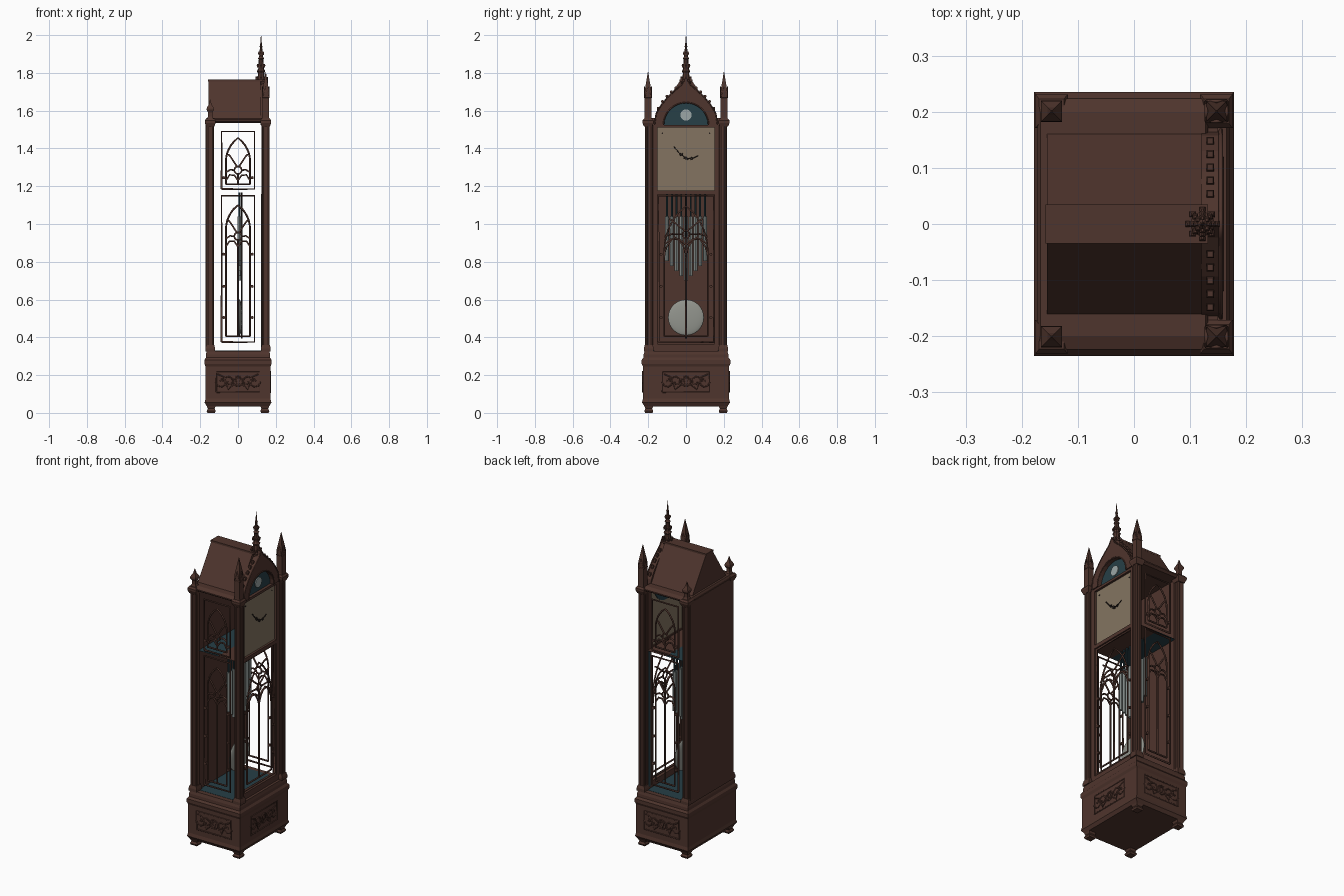
import bpy, bmesh, math
from mathutils import Vector

if "Cube" in bpy.data.objects:
    bpy.data.objects.remove(bpy.data.objects["Cube"])


def material(name, rgb):
    m = bpy.data.materials.new(name)
    m.use_nodes = True
    m.diffuse_color = (*rgb, 1)
    m.node_tree.nodes["Principled BSDF"].inputs["Base Color"].default_value = (*rgb, 1)
    return m


WOOD = material("dark walnut", (0.078, 0.035, 0.026))
DIAL = material("aged ivory", (0.23, 0.175, 0.12))
TEAL = material("deep teal", (0.02, 0.05, 0.063))
SILVER = material("dull silver", (0.29, 0.3, 0.27))
MOON = material("pale moon", (0.33, 0.38, 0.38))
STEEL = material("chime steel", (0.21, 0.24, 0.23))
BLACK = material("dark hands", (0.02, 0.014, 0.012))


def add(name, data, mat):
    ob = bpy.data.objects.new(name, data)
    bpy.context.collection.objects.link(ob)
    data.materials.append(mat)
    return ob


def finish(name, bm, mat):
    bmesh.ops.recalc_face_normals(bm, faces=bm.faces)
    me = bpy.data.meshes.new(name)
    bm.to_mesh(me)
    bm.free()
    return add(name, me, mat)


def skin(bm, loops):
    for a, b in zip(loops, loops[1:]):
        for i in range(len(a)):
            j = (i + 1) % len(a)
            bm.faces.new((a[i], a[j], b[j], b[i]))
    bm.faces.new(loops[0])
    bm.faces.new(loops[-1])


# Stacked rectangular sections (half x, half y, z)
def loft(name, rings, x=0, y=0, mat=WOOD):
    bm = bmesh.new()
    skin(bm, [[bm.verts.new((x + sx * hx, y + sy * hy, z))
               for sx, sy in ((-1, -1), (1, -1), (1, 1), (-1, 1))] for hx, hy, z in rings])
    return finish(name, bm, mat)


def box(name, x0, x1, y0, y1, z0, z1, mat=WOOD):
    h = ((x1 - x0) / 2, (y1 - y0) / 2)
    return loft(name, [(*h, z0), (*h, z1)], (x0 + x1) / 2, (y0 + y1) / 2, mat)


# Turned shape around a vertical axis from (radius, z) pairs
def turned(name, profile, x, y, sides=10, mat=WOOD, smooth=True):
    bm = bmesh.new()
    skin(bm, [[bm.verts.new((x + r * math.cos(k * math.tau / sides),
                             y + r * math.sin(k * math.tau / sides), z))
               for k in range(sides)] for r, z in profile])
    ob = finish(name, bm, mat)
    if smooth:
        bpy.ops.object.select_all(action='DESELECT')
        ob.select_set(True)
        bpy.context.view_layer.objects.active = ob
        bpy.ops.object.shade_smooth_by_angle()
    return ob


# Round bars following flat paths, placed on a wall by put(u, z)
def strokes(name, paths, put, r=0.005, mat=WOOD):
    cu = bpy.data.curves.new(name, 'CURVE')
    cu.dimensions = '3D'
    cu.bevel_depth = r
    cu.bevel_resolution = 1
    cu.use_fill_caps = True
    for path in paths:
        sp = cu.splines.new('POLY')
        sp.points.add(len(path) - 1)
        for p, (u, z) in zip(sp.points, path):
            p.co = (*put(u, z), 1)
    return add(name, cu, mat)


def disc(name, u, z, r, put, depth, mat, sides=24):
    bm = bmesh.new()
    bm.faces.new([bm.verts.new(put(u + r * math.cos(k * math.tau / sides),
                                   z + r * math.sin(k * math.tau / sides))) for k in range(sides)])
    mod = finish(name, bm, mat).modifiers.new("thickness", 'SOLIDIFY')
    mod.thickness, mod.offset = depth, 0


def rect(w, z0, z1):
    return [(-w, z0), (w, z0), (w, z1), (-w, z1), (-w, z0)]


def lancet(w, z0, spring, apex, u=0):
    right = [(w * math.cos(t * math.pi / 12) ** 0.8 if t < 6 else 0,
              spring + (apex - spring) * (t / 6) ** 0.85) for t in range(7)]
    half = [(w, z0)] + right
    return [(u + a, b) for a, b in half] + [(u - a, b) for a, b in reversed(half[:-1])]


def ring(u, z, r, n=12):
    return [(u + r * math.cos(k * math.tau / n), z + r * math.sin(k * math.tau / n)) for k in range(n + 1)]


# Pointed arch with a central eye, curved arms and small cusps
def tracery(w, z0, eye, spring, apex):
    paths = [lancet(w, z0, spring, apex), [(-w, z0), (w, z0)], [(0, z0), (0, eye - .02)],
             ring(0, eye, .02)]
    for s in (-1, 1):
        paths += [[(s * .02, eye), (s * w * .65, eye + .002), (s * w, eye - .012)],
                  [(0, eye - .055), (s * w * .3, eye - .027), (s * w * .7, eye - .025), (s * w, eye - .055)],
                  [(s * .006, eye + .02), (s * w * .3, eye + .04), (s * w * .6, eye + .07), (s * w * .8, eye + .085)]]
    return paths


def front(x):
    return lambda u, z: Vector((x, u, z))


def side(y):
    return lambda u, z: Vector((u, y, z))


# Plinth, feet and mouldings
loft("plinth", [(.165, .22, .035), (.177, .233, .055), (.172, .228, .075), (.172, .228, .245),
                (.178, .235, .26), (.178, .235, .28), (.17, .225, .292), (.17, .224, .31), (.165, .218, .328)])
for sx in (-1, 1):
    for sy in (-1, 1):
        loft("foot", [(.02, .02, 0), (.024, .024, .01), (.018, .018, .022), (.025, .025, .04)], sx * .142, sy * .197)


# Carved plinth panels
def scrolls(w):
    out = [rect(w, .11, .22), ring(0, .168, .026), [(-.015, .185), (.015, .185), (0, .14), (-.015, .185)]]
    for s in (-1, 1):
        for c, d in ((.42, 1), (.75, -1)):
            out.append([(s * (w * c + (.034 - .0035 * k) * math.cos(k * .8)),
                         .165 + d * (.034 - .0035 * k) * math.sin(k * .8)) for k in range(9)])
        out.append([(s * .025, .15), (s * w * .45, .125), (s * w * .65, .19), (s * w * .93, .205)])
    return out


strokes("front_carving", scrolls(.125), front(.172), .004)
for s in (-1, 1):
    strokes("side_carving", scrolls(.115), side(s * .228), .004)

# Clustered corner posts, caps and finials
for sx in (-1, 1):
    for sy in (-1, 1):
        x, y = sx * .147, sy * .197
        loft("post_core", [(.016, .016, .32), (.016, .016, 1.54)], x, y)
        for dx in (-1, 1):
            for dy in (-1, 1):
                turned("post_shaft", [(.0085, .33), (.0085, 1.53)], x + dx * .0125, y + dy * .0125, 8)
        loft("post_base", [(.026, .026, .325), (.026, .026, .342), (.021, .021, .36)], x, y)
        loft("post_cap", [(.021, .021, 1.515), (.029, .03, 1.536), (.029, .03, 1.548), (.022, .022, 1.558)], x, y + sy * .004)
        if sx > 0:
            top = y + sy * .004
            loft("front_pinnacle", [(.02, .02, 1.55), (.018, .018, 1.565), (.018, .018, 1.7), (.016, .016, 1.715),
                                    (.008, .008, 1.762), (.001, .001, 1.805)], x, top)
            gablet = [(-.018, 1.67), (0, 1.725), (.018, 1.67), (-.018, 1.67)]
            for f in (-1, 1):
                strokes("pinnacle_gablet", [[(top + u, z) for u, z in gablet]], front(x + f * .018), .003)
                strokes("pinnacle_gablet", [[(x + u, z) for u, z in gablet]], side(top + f * .018), .003)
        else:
            loft("rear_finial", [(.02, .02, 1.55), (.011, .011, 1.57), (.011, .011, 1.59), (.019, .019, 1.605),
                                 (.018, .018, 1.615), (.007, .007, 1.635), (.001, .001, 1.66)], x, y + sy * .004)

# Case: back, floor, shelf, cornice and front framing
box("back_panel", -.172, -.13, -.205, .205, .325, 1.54)
box("case_floor", -.14, .135, -.19, .19, .328, .3292, TEAL)
box("shelf_rear", -.135, 0, -.19, .19, 1.167, 1.168, TEAL)
box("shelf_front", 0, .13, -.19, .19, 1.167, 1.168)
loft("cornice", [(.147, .21, 1.535), (.152, .224, 1.545), (.152, .224, 1.552), (.147, .2, 1.562)], -.02)
for s in (-1, 1):
    box("front_stile", .125, .15, s * .168 - .017, s * .168 + .017, .33, 1.545)
    box("stile_lining", .122, .124, s * .172 - .009, s * .172 + .009, .34, 1.16, TEAL)
for z0, z1 in ((.328, .365), (1.155, 1.177), (1.51, 1.525)):
    box("front_rail", .125, .15, -.17, .17, z0, z1)

# Framed tracery on the sides and the front door
for s in (-1, 1):
    put = side(s * .197)
    strokes("side_frames", [rect(.087, 1.185, 1.49), rect(.087, .375, 1.15)], put, .0055)
    strokes("side_upper_tracery", tracery(.064, 1.21, 1.285, 1.325, 1.455), put)
    strokes("side_lower_tracery", tracery(.064, .405, .935, .965, 1.1), put)
    for u in (-.075, .075):
        for z in (.505, .67, .84, 1.245):
            disc("frame_stud", u, z, .008, put, .012, WOOD, 8)
strokes("door_frame", [rect(.146, .375, 1.15)], front(.14), .0065)
strokes("door_tracery", tracery(.115, .405, .945, .85, 1.095)
        + [lancet(.0575, .405, .82, .93, s * .0575) for s in (-1, 1)], front(.14))
for u in (-.132, .132):
    for z in (.505, .67, .84):
        disc("door_stud", u, z, .008, front(.14), .012, WOOD, 8)

# Dial, moon arch and hands
box("dial_plate", .131, .137, -.152, .152, 1.177, 1.512, DIAL)
for s in (-1, 1):
    box("dial_stop", .125, .13, s * .153 - .004, s * .153 + .004, 1.177, 1.512)
disc("moon_sky", 0, 1.53, .122, front(.13), .006, TEAL, 32)
disc("moon", 0, 1.577, .03, front(.136), .005, MOON)
strokes("hour_hand", [[(.012, 1.34), (-.035, 1.375), (-.065, 1.41)], ring(-.025, 1.368, .007)], front(.141), .0025, BLACK)
strokes("minute_hand", [[(-.012, 1.35), (.03, 1.345), (.065, 1.362)], ring(.03, 1.346, .006)], front(.143), .0025, BLACK)
disc("hand_hub", 0, 1.349, .008, front(.141), .01, BLACK, 12)
for u in (-.125, .125):
    disc("dial_screw", u, 1.48, .004, front(.138), .004, BLACK, 8)

# Steep flat-topped roof
loft("roof", [(.1375, .168, 1.55), (.1375, .033, 1.757)], -.0175)
loft("roof_ridge", [(.145, .035, 1.755), (.145, .035, 1.766)], -.013)

# Pointed gable around the moon arch
half = [(.167, 1.525), (.158, 1.585), (.13, 1.632), (.094, 1.675), (.055, 1.71), (.024, 1.737)]
outer = half + [(0, 1.775)] + [(-u, z) for u, z in reversed(half)]
bm = bmesh.new()
pairs = []
for k, (u, z) in enumerate(outer):
    a = math.pi * k / (len(outer) - 1)
    pairs.append((bm.verts.new((.138, u, z)),
                  bm.verts.new((.138, .116 * math.cos(a), 1.525 + .115 * math.sin(a)))))
for (a, b), (c, d) in zip(pairs, pairs[1:]):
    bm.faces.new((a, c, d, b))
mod = finish("gable", bm, WOOD).modifiers.new("thickness", 'SOLIDIFY')
mod.thickness, mod.offset = .036, 0
strokes("gable_moulding", [outer], front(.155), .004)
strokes("arch_moulding", [[(.119 * math.cos(k * math.pi / 16), 1.525 + .118 * math.sin(k * math.pi / 16))
                           for k in range(17)]], front(.156), .004)

# Crockets up the gable
for s in (-1, 1):
    for k in range(5):
        u = .054 + k * .0235
        i = next(i for i in range(5) if half[i + 1][0] <= u)
        (u0, z0), (u1, z1) = half[i], half[i + 1]
        z = z0 + (z1 - z0) * (u - u0) / (u1 - u0)
        loft("crocket", [(.005, .005, z - .004), (.007, .007, z + .01), (.005, .005, z + .017)], .136, s * u)

# Central crocketed spire
turned("spire", [(.024, 1.735), (.027, 1.755), (.018, 1.765), (.017, 1.8), (.023, 1.81), (.015, 1.82),
                 (.012, 1.87), (.017, 1.877), (.01, 1.885), (.006, 1.935), (.009, 1.94), (.005, 1.945),
                 (.0008, 2)], .122, 0, 8, smooth=False)
for z, r in ((1.77, .025), (1.835, .018), (1.9, .011)):
    for k in range(8):
        a = k * math.pi / 4
        loft("spire_crocket", [(.003, .003, z - .006), (.005, .005, z + .006), (.002, .002, z + .012)],
             .122 + r * math.cos(a), r * math.sin(a))

# Tubular chimes and pendulum
for k in range(-4, 5):
    y = k * .025
    turned("chime_tube", [(.01, .7 + abs(k) * .026), (.01, 1.04)], .007, y, 12, STEEL)
    turned("chime_hanger", [(.005, 1.04), (.005, 1.166)], .007, y, 8, TEAL)
turned("pendulum_rod", [(.004, .395), (.004, 1.166)], .02, 0, 8, BLACK)
bpy.ops.mesh.primitive_uv_sphere_add(segments=32, ring_count=16, radius=1, location=(.008, 0, .505))
bob = bpy.context.object
bob.name = "pendulum_bob"
bob.scale = (.014, .095, .095)
bob.data.materials.append(SILVER)
bpy.ops.object.shade_smooth_by_angle()
